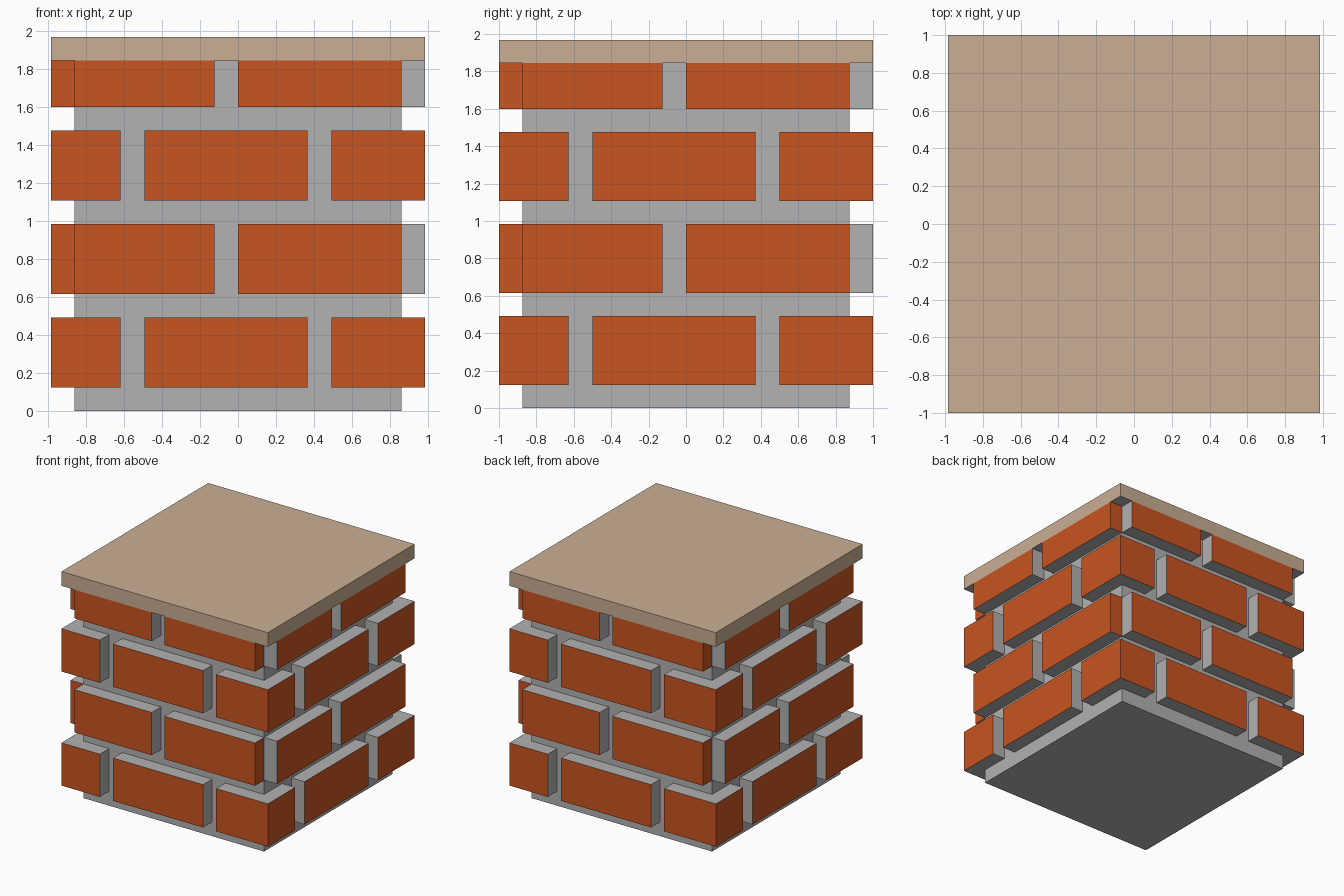
import bpy
import bmesh
from mathutils import Matrix, Vector

if "Cube" in bpy.data.objects:
    bpy.data.objects.remove(bpy.data.objects["Cube"])

SX = 0.985            # pillar is slightly narrower in x
U = 0.123             # mortar joint height; bricks are three joints high
CORE, OUT = 0.875, 1.0
CAP_Z, TOP_Z = 15 * U + 0.001, 16 * U + 0.001


def material(name, rgb):
    m = bpy.data.materials.new(name)
    m.diffuse_color = (*rgb, 1)
    m.use_nodes = True
    m.node_tree.nodes["Principled BSDF"].inputs["Base Color"].default_value = m.diffuse_color
    return m


MORTAR = material("mortar grey", (0.445, 0.445, 0.445))
BRICK = material("brick orange", (0.584, 0.089, 0.015))
STONE = material("cap stone", (0.591, 0.429, 0.301))


def prism(name, outline, z0, z1, mats, rule, turn=0):
    """Extrude a counter-clockwise outline; rule(centre, normal) picks the material."""
    bm = bmesh.new()
    low = [bm.verts.new((x, y, z0)) for x, y in outline]
    high = [bm.verts.new((x, y, z1)) for x, y in outline]
    bm.faces.new(low[::-1])
    bm.faces.new(high)
    n = len(outline)
    for i in range(n):
        j = (i + 1) % n
        bm.faces.new((low[i], low[j], high[j], high[i]))
    bm.normal_update()
    for f in bm.faces:
        f.material_index = rule(f.calc_center_median(), f.normal)
    # quarter turns around the pillar, then the narrower x
    rot = Matrix(((1, 0, 0), (0, 1, 0), (0, 0, 1)))
    quarter = Matrix(((0, -1, 0), (1, 0, 0), (0, 0, 1)))
    for _ in range(turn):
        rot = quarter @ rot
    for v in bm.verts:
        v.co = rot @ v.co
        v.co.x *= SX
    me = bpy.data.meshes.new(name)
    bm.to_mesh(me)
    bm.free()
    for m in mats:
        me.materials.append(m)
    ob = bpy.data.objects.new(name, me)
    bpy.context.collection.objects.link(ob)
    return ob


def rect(x0, x1, y0, y1):
    return [(x0, y0), (x1, y0), (x1, y1), (x0, y1)]


# Painted brick faces: outer faces, plus the exposed right-hand corner end
def brick_rule(c, n):
    outer = (n.y < -0.9 and c.y < -0.99) or (n.x > 0.9 and c.x > 0.99)
    corner_end = n.x > 0.9 and abs(c.x - CORE) < 0.01 and c.y < -CORE
    return 1 if outer or corner_end else 0


# Mortar core
prism("mortar_core", rect(-CORE, CORE, -CORE, CORE), 0, CAP_Z, [MORTAR], lambda c, n: 0)

# Cap slab, grey underneath
prism("cap_slab", rect(-OUT, OUT, -OUT, OUT), CAP_Z, TOP_Z, [MORTAR, STONE],
      lambda c, n: 0 if n.z < -0.5 else 1)

# Brick courses: corner-wrapping courses alternate with pinwheel courses
corner = [(0.5, -OUT), (OUT, -OUT), (OUT, -0.628), (CORE, -0.628),
          (CORE, -CORE), (0.5, -CORE)]
middle = rect(-0.5, 0.372, -OUT, -CORE)
left_half = rect(-CORE, -0.125, -OUT, -CORE)
right_half = rect(0, CORE, -OUT, -CORE)
SIDES = ("front", "right", "back", "left")

for course in range(4):
    z0 = U * (1 + 4 * course)
    z1 = min(z0 + 3 * U, CAP_Z)
    if course % 2 == 0:
        parts = {"corner_brick": corner, "middle_brick": middle}
    else:
        parts = {"left_brick": left_half, "right_brick": right_half}
    for turn, side in enumerate(SIDES):
        for part, outline in parts.items():
            prism(f"{side}_{part}_{course + 1}", outline, z0, z1,
                  [MORTAR, BRICK], brick_rule, turn)
